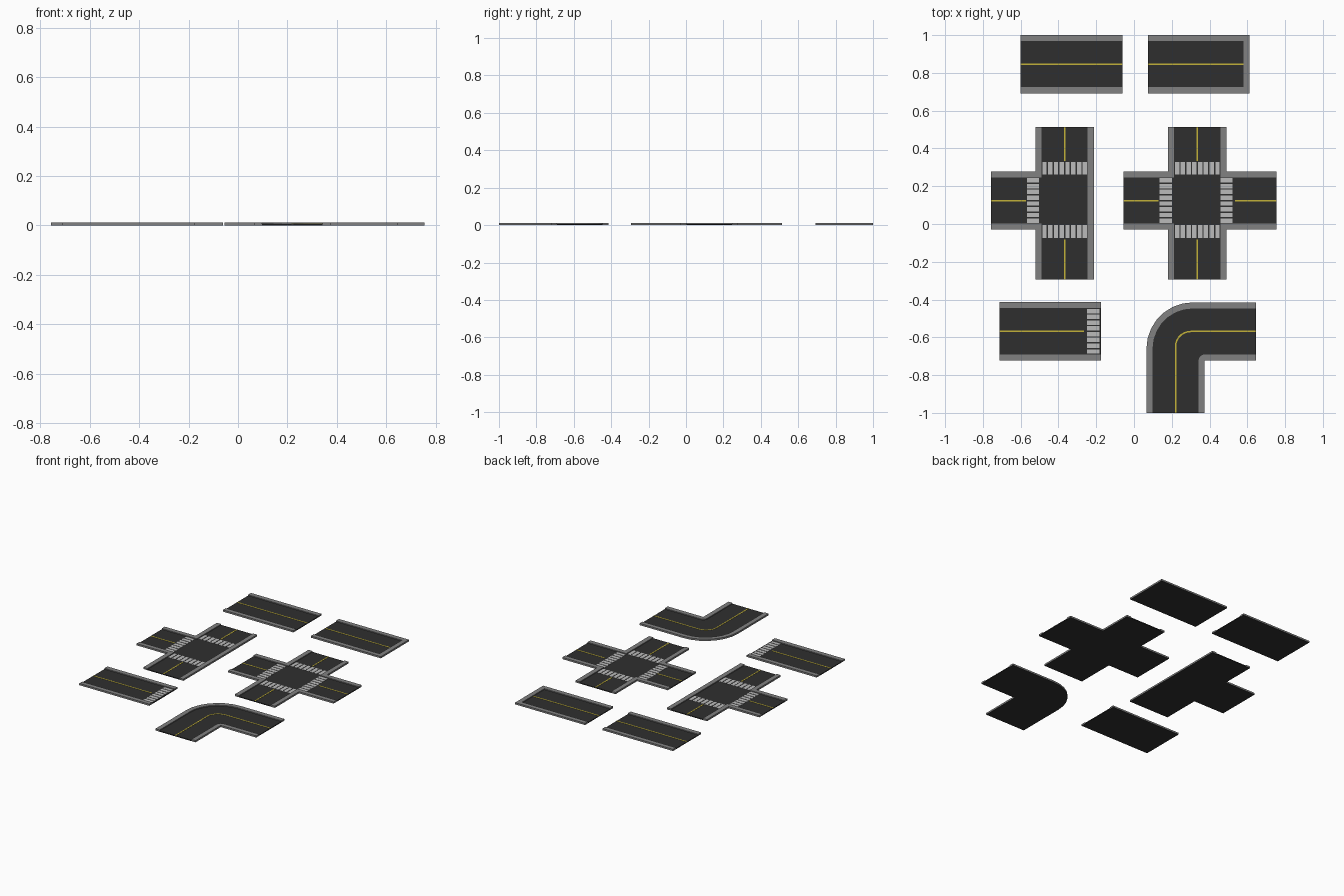
import bpy, bmesh, math

if "Cube" in bpy.data.objects:
    bpy.data.objects.remove(bpy.data.objects["Cube"])

TOP, ROAD, PAINT = 0.012, 0.006, 0.0072   # kerb, asphalt and paint heights
HW, RW = 0.154, 0.122                     # half widths: whole tile, roadway


def material(name, rgb):
    m = bpy.data.materials.new(name)
    m.diffuse_color = (*rgb, 1)
    m.use_nodes = True
    m.node_tree.nodes["Principled BSDF"].inputs["Base Color"].default_value = m.diffuse_color
    return m


ASPHALT = material("asphalt", (0.028, 0.028, 0.028))
KERB = material("kerb_grey", (0.22, 0.22, 0.22))
WHITE = material("white_paint", (0.5, 0.5, 0.5))
YELLOW = material("yellow_paint", (0.55, 0.45, 0.04))


def prisms(name, outlines, z0, z1, mat):
    """Extrude flat outlines into one object; undersides are asphalt."""
    bm = bmesh.new()
    for pts in outlines:
        low = [bm.verts.new((x, y, z0)) for x, y in pts]
        high = [bm.verts.new((x, y, z1)) for x, y in pts]
        bm.faces.new(low[::-1]).material_index = 1
        bm.faces.new(high)
        n = len(pts)
        for i in range(n):
            j = (i + 1) % n
            bm.faces.new((low[i], low[j], high[j], high[i]))
    bmesh.ops.recalc_face_normals(bm, faces=bm.faces)
    me = bpy.data.meshes.new(name)
    bm.to_mesh(me)
    bm.free()
    me.materials.append(mat)
    me.materials.append(ASPHALT)
    ob = bpy.data.objects.new(name, me)
    bpy.context.collection.objects.link(ob)


def rect(x0, x1, y0, y1):
    return [(x0, y0), (x1, y0), (x1, y1), (x0, y1)]


def stripes(x0, x1, y0, y1, along_x, n=8, fill=0.76):
    """A zebra crossing: n bars spread along x or along y."""
    out = []
    a, b = (x0, x1) if along_x else (y0, y1)
    step = (b - a) / n
    for i in range(n):
        s = a + step * (i + (1 - fill) / 2)
        e = s + step * fill
        out.append(rect(s, e, y0, y1) if along_x else rect(x0, x1, s, e))
    return out


def tile(name, roads, kerbs, lines, bars=None):
    prisms(name + "_road", roads, 0, ROAD, ASPHALT)
    prisms(name + "_kerb", kerbs, 0, TOP, KERB)
    prisms(name + "_centre_line", lines, ROAD - 0.001, PAINT, YELLOW)
    if bars:
        prisms(name + "_crosswalk", bars, ROAD - 0.001, PAINT, WHITE)


LW = 0.004  # half width of the yellow line


def side_kerbs(x0, x1, cy):
    return [rect(x0, x1, cy + RW, cy + HW), rect(x0, x1, cy - HW, cy - RW)]


# plain straight
cy = 1 - HW
tile("straight", [rect(-0.60, -0.06, cy - RW, cy + RW)], side_kerbs(-0.60, -0.06, cy),
     [rect(-0.60, -0.06, cy - LW, cy + LW)])

# dead end: U-shaped kerb
x0, x1 = 0.075, 0.612
xi = x1 - HW + RW
tile("dead_end", [rect(x0, xi, cy - RW, cy + RW)],
     [[(x0, cy - HW), (x1, cy - HW), (x1, cy + HW), (x0, cy + HW),
       (x0, cy + RW), (xi, cy + RW), (xi, cy - RW), (x0, cy - RW)]],
     [rect(x0, xi, cy - LW, cy + LW)])

# straight with a crosswalk
x0, x1, cy = -0.713, -0.176, -0.568
tile("crossing", [rect(x0, x1, cy - RW, cy + RW)], side_kerbs(x0, x1, cy),
     [rect(x0, -0.264, cy - LW, cy + LW)],
     stripes(-0.248, -0.183, cy - RW, cy + RW, False))


def junction(name, cx, cy, right_arm):
    """T or four-way junction with L-shaped corner kerbs."""
    L, R, U, D = 0.39, 0.42, 0.39, 0.418
    roads = [rect(cx - RW, cx + RW, cy - D, cy + U), rect(cx - L, cx - RW, cy - RW, cy + RW)]
    lines = [rect(cx - LW, cx + LW, cy + 0.21, cy + U),
             rect(cx - LW, cx + LW, cy - D, cy - 0.205),
             rect(cx - L, cx - 0.205, cy - LW, cy + LW)]
    bars = (stripes(cx - RW, cx + RW, cy + 0.137, cy + 0.204, True)
            + stripes(cx - RW, cx + RW, cy - 0.197, cy - 0.129, True)
            + stripes(cx - 0.2, cx - 0.135, cy - RW, cy + RW, False))
    kerbs = []
    for sx, ax in ((-1, L), (1, R)):
        if sx > 0 and not right_arm:
            kerbs.append(rect(cx + RW, cx + HW, cy - D, cy + U))
            continue
        for sy, ay in ((-1, D), (1, U)):
            kerbs.append([(cx + sx * x, cy + sy * y) for x, y in
                          ((RW, RW), (ax, RW), (ax, HW), (HW, HW), (HW, ay), (RW, ay))])
    if right_arm:
        roads.append(rect(cx + RW, cx + R, cy - RW, cy + RW))
        lines.append(rect(cx + 0.2, cx + R, cy - LW, cy + LW))
        bars += stripes(cx + 0.122, cx + 0.187, cy - RW, cy + RW, False)
    tile(name, roads, kerbs, lines, bars)


junction("t_junction", -0.367, 0.124, False)
junction("four_way", 0.335, 0.124, True)

# bend: from the front edge up, then round to the right
bx, by, X1, Y0 = 0.22, -0.569, 0.646, -1.0


def bend_path(off, r, n=7):
    """Path offset outward by off from the centre line, with a rounded corner."""
    px, py = bx - off, by + off
    pts = [(px, Y0)]
    if r < 0.001:
        pts.append((px, py))
    else:
        for i in range(n + 1):
            a = math.pi - math.pi / 2 * i / n
            pts.append((px + r + r * math.cos(a), py - r + r * math.sin(a)))
    return pts + [(X1, py)]


def band(a, b):
    return [a + b[::-1]]


outer, road_out = bend_path(HW, 0.245), bend_path(RW, 0.213)
road_in, inner = bend_path(-RW, 0.033), bend_path(-HW, 0)
tile("bend", band(road_out, road_in), band(outer, road_out) + band(road_in, inner),
     band(bend_path(LW, 0.084), bend_path(-LW, 0.076)))
